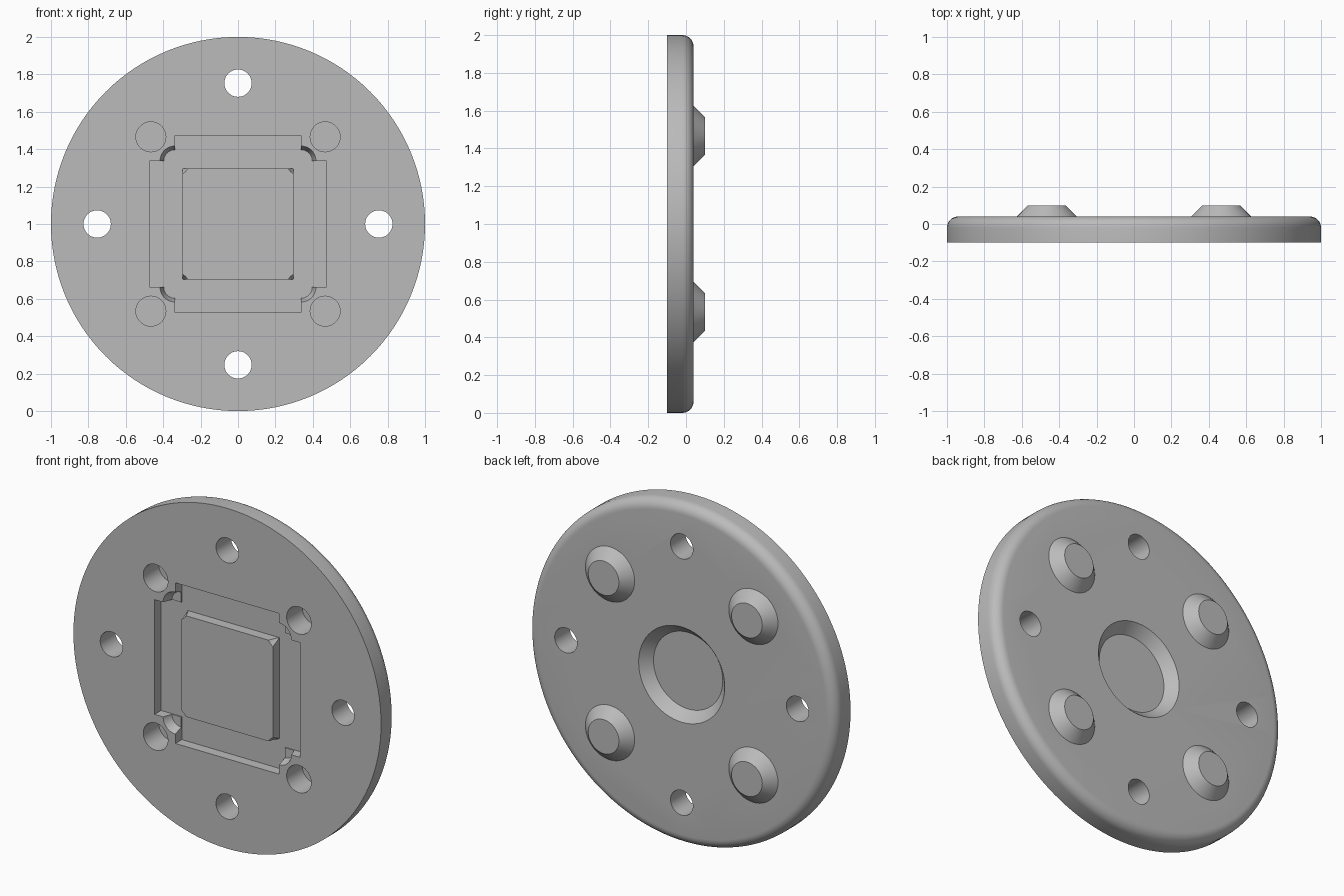
import bpy, bmesh, math

cube = bpy.data.objects.get("Cube")
if cube:
    bpy.data.objects.remove(cube, do_unlink=True)

grey = bpy.data.materials.new("grey")
grey.use_nodes = True
colour = (0.50, 0.50, 0.50, 1)
grey.diffuse_color = colour
grey.node_tree.nodes["Principled BSDF"].inputs["Base Color"].default_value = colour


def finish(name, bm):
    bmesh.ops.recalc_face_normals(bm, faces=bm.faces[:])
    mesh = bpy.data.meshes.new(name)
    bm.to_mesh(mesh)
    bm.free()
    mesh.materials.append(grey)
    obj = bpy.data.objects.new(name, mesh)
    bpy.context.collection.objects.link(obj)
    return obj


def lathe(name, profile, x=0, z=1, sides=48):
    """Closed solid turned around the y axis from (radius, y) points."""
    bm = bmesh.new()
    rings = []
    for r, y in profile:
        angles = [2 * math.pi * i / sides for i in range(sides)]
        rings.append([bm.verts.new((x + r * math.cos(a), y, z + r * math.sin(a))) for a in angles])
    for lower, upper in zip(rings, rings[1:]):
        for i in range(sides):
            j = (i + 1) % sides
            bm.faces.new((lower[i], lower[j], upper[j], upper[i]))
    bm.faces.new(rings[0])
    bm.faces.new(rings[-1])
    return finish(name, bm)


def prism(name, outline, y0, y1):
    """Outline in x and z, pushed through from y0 to y1."""
    bm = bmesh.new()
    face = bm.faces.new([bm.verts.new((x, y0, 1 + z)) for x, z in outline])
    new = bmesh.ops.extrude_face_region(bm, geom=[face])["geom"]
    bmesh.ops.translate(bm, vec=(0, y1 - y0, 0),
                        verts=[v for v in new if isinstance(v, bmesh.types.BMVert)])
    return finish(name, bm)


def square(h):
    return [(-h, -h), (h, -h), (h, h), (-h, h)]


def combine(target, tool, operation):
    mod = target.modifiers.new("combine", "BOOLEAN")
    mod.operation = operation
    mod.solver = "EXACT"
    mod.object = tool
    bpy.context.view_layer.objects.active = target
    bpy.ops.object.modifier_apply(modifier=mod.name)
    bpy.data.objects.remove(tool, do_unlink=True)


FRONT, FLOOR, BACK, AHEAD = -0.10, -0.04, 0.04, -0.2
FILLET = 0.06
BOSS = 0.466
CORNERS = [(sx, sz) for sx in (-1, 1) for sz in (-1, 1)]

# Round plate with a filleted back edge
arc = [i * math.pi / 16 for i in range(9)]
rim = [(1 - FILLET + FILLET * math.cos(a), BACK - FILLET + FILLET * math.sin(a)) for a in arc]
plate = lathe("round_plate", [(1, FRONT)] + rim, sides=128)

# Tapered bosses on the back
for sx, sz in CORNERS:
    boss = lathe("boss", [(0.16, 0), (0.16, BACK), (0.10, 0.10)], sx * BOSS, 1 + sz * BOSS)
    combine(plate, boss, "UNION")

# Blind holes behind the bosses, and tapered reliefs at the pocket corners
a, b = 0.472, 0.337
for sx, sz in CORNERS:
    hole = lathe("blind_hole", [(0.08, AHEAD), (0.08, 0.045)], sx * BOSS, 1 + sz * BOSS)
    combine(plate, hole, "DIFFERENCE")
    relief = lathe("corner_relief", [(0.08, AHEAD), (0.08, FRONT), (0.06, FLOOR - 0.006)],
                   sx * b, 1 + sz * b)
    combine(plate, relief, "DIFFERENCE")

# Screw holes right through
for i in range(4):
    turn = i * math.pi / 2
    hole = lathe("screw_hole", [(0.073, AHEAD), (0.073, 0.2)],
                 0.753 * math.cos(turn), 1 + 0.753 * math.sin(turn))
    combine(plate, hole, "DIFFERENCE")

# Cross-shaped pocket around a flush square island
cross = [(-b, -a), (b, -a), (b, -b), (a, -b), (a, b), (b, b),
         (b, a), (-b, a), (-b, b), (-a, b), (-a, -b), (-b, -b)]
pocket = prism("pocket", cross, AHEAD, FLOOR)
combine(pocket, prism("island", square(0.297), AHEAD - 0.1, 0.2), "DIFFERENCE")
combine(plate, pocket, "DIFFERENCE")
# Trim anything left standing in front of the face is unnecessary: cutters only remove

# Conical recess in the back
recess = lathe("back_recess", [(0.225, -0.02), (0.28, BACK), (0.28, 0.2)], sides=64)
combine(plate, recess, "DIFFERENCE")

bpy.ops.object.select_all(action="DESELECT")
plate.select_set(True)
bpy.context.view_layer.objects.active = plate
bpy.ops.object.shade_smooth_by_angle(angle=math.radians(30))
